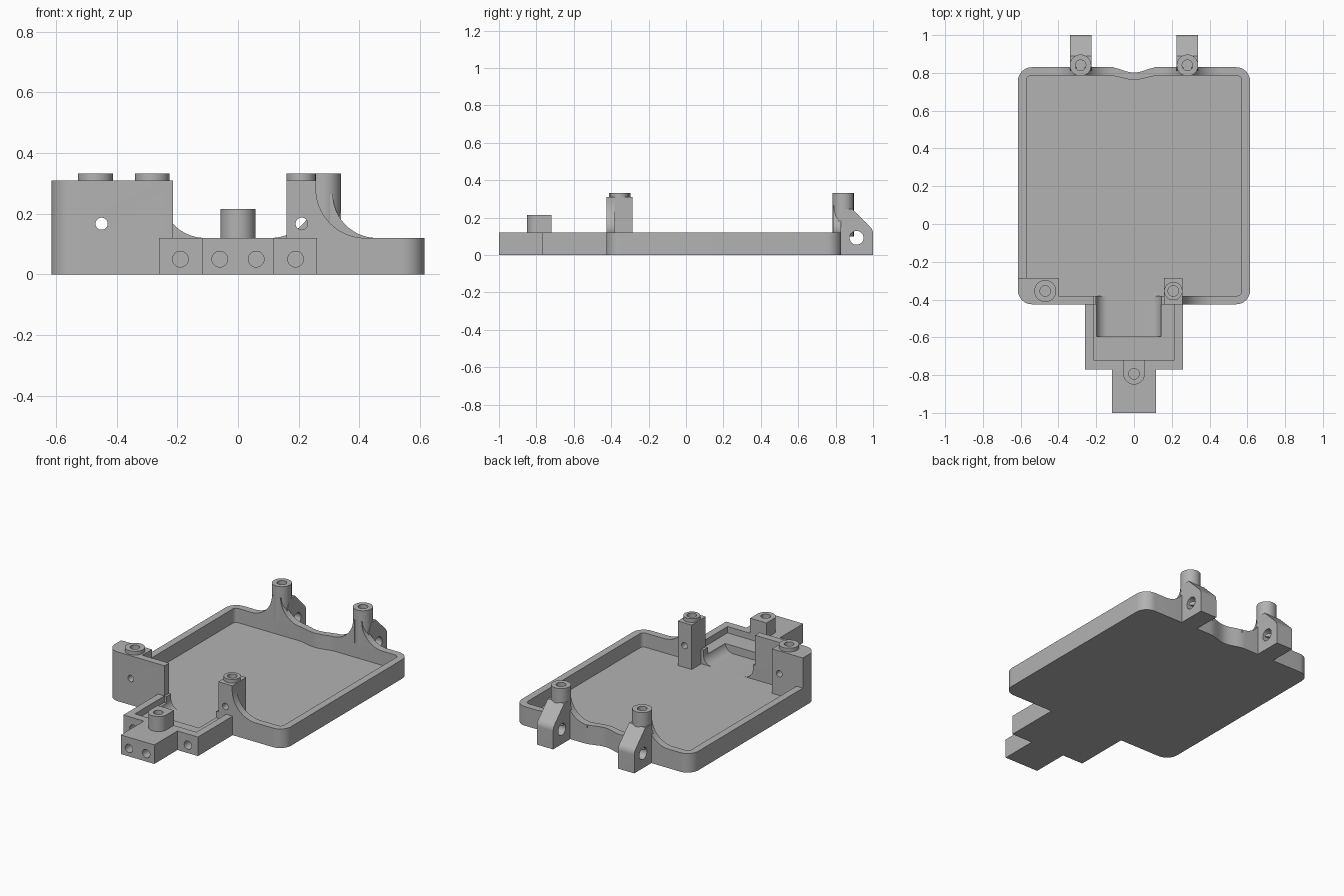
import bpy
import bmesh
from math import sin, cos, pi, radians

cube = bpy.data.objects.get("Cube")
if cube:
    bpy.data.objects.remove(cube, do_unlink=True)

grey = bpy.data.materials.new("plain grey")
grey.use_nodes = True
grey.diffuse_color = (0.45, 0.45, 0.45, 1)
grey.node_tree.nodes["Principled BSDF"].inputs["Base Color"].default_value = (0.45, 0.45, 0.45, 1)

PLACE = {
    "X": lambda a, b, h: (h, a, b),
    "Y": lambda a, b, h: (a, h, b),
    "Z": lambda a, b, h: (a, b, h),
}


def prism(name, points, low, high, axis="Z"):
    """Extrude a flat outline along an axis."""
    bm = bmesh.new()
    rings = [[bm.verts.new(PLACE[axis](a, b, h)) for a, b in points] for h in (low, high)]
    n = len(points)
    for ring in rings:
        bm.faces.new(ring)
    for i in range(n):
        j = (i + 1) % n
        bm.faces.new((rings[0][i], rings[0][j], rings[1][j], rings[1][i]))
    bmesh.ops.recalc_face_normals(bm, faces=bm.faces)
    mesh = bpy.data.meshes.new(name)
    bm.to_mesh(mesh)
    bm.free()
    mesh.materials.append(grey)
    obj = bpy.data.objects.new(name, mesh)
    bpy.context.collection.objects.link(obj)
    return obj


def arc(cx, cy, r, start, end, steps=12):
    return [(cx + r * cos(radians(start + (end - start) * i / steps)),
             cy + r * sin(radians(start + (end - start) * i / steps))) for i in range(steps + 1)]


def circle(cx, cy, r, n=40):
    return arc(cx, cy, r, 0, 360, n)[:-1]


def rect(x0, y0, x1, y1):
    return [(x0, y0), (x1, y0), (x1, y1), (x0, y1)]


def combine(obj, others, operation):
    """Apply a boolean with each helper and remove the helper."""
    bpy.context.view_layer.objects.active = obj
    for other in others:
        mod = obj.modifiers.new("join", "BOOLEAN")
        mod.operation = operation
        mod.solver = "EXACT"
        mod.object = other
        bpy.ops.object.modifier_apply(modifier=mod.name)
        bpy.data.objects.remove(other, do_unlink=True)
    return obj


def cut(obj, *cutters):
    return combine(obj, cutters, "DIFFERENCE")


def join(obj, *parts):
    return combine(obj, parts, "UNION")


def tray_outline(x, y0, y1, r, dip):
    """Rounded rectangle with a shallow wave in its back edge."""
    wave = [(0.13 - 0.26 * i / 20, y1 - dip * (1 + cos(pi * (i / 10 - 1))) / 2) for i in range(21)]
    return (arc(-x + r, y0 + r, r, 180, 270) + arc(x - r, y0 + r, r, 270, 360)
            + arc(x - r, y1 - r, r, 0, 90) + wave + arc(-x + r, y1 - r, r, 90, 180))


def fillet(name, x, z, r, side, y0, y1):
    """Concave web between an upright at x and a rim at height z."""
    curve = arc(x + side * r, z + r, r, 270, 180 if side > 0 else 360, 20)
    return prism(name, [(x - side * 0.01, z - 0.02), (x + side * r, z - 0.02)] + curve
                 + [(x - side * 0.01, z + r)], y0, y1, "Y")


FLOOR, RIM, LEDGE = 0.03, 0.12, 0.08
FRONT, INNER, BACK = -0.425, -0.38, 0.83


def scoop():
    """Channel with rounded lower sides through the front wall."""
    r = 0.06
    return prism("scoop", [(-0.2, 0.5)] + arc(-0.2 + r, FLOOR + r, r, 180, 270)
                 + arc(0.145 - r, FLOOR + r, r, 270, 360) + [(0.145, 0.5)], -0.595, -0.34, "Y")


# Shallow tray
tray = prism("tray", tray_outline(0.615, FRONT, BACK, 0.075, 0.028), 0, RIM)
cut(tray, prism("cutter", tray_outline(0.57, INNER, 0.785, 0.025, 0.022), FLOOR, 1), scoop())

# Front box with its tongue, ledge and screw holes
w, t = 0.26, 0.117
outline = [(-w, -0.4), (-w, -0.77), (-t, -0.77), (-t, -1), (t, -1), (t, -0.77), (w, -0.77), (w, -0.4)]
box = prism("front_box", outline, 0, RIM)
cut(box, prism("cutter", rect(-0.215, -0.72, 0.215, FRONT), LEDGE, 1), scoop())
for x, y in ((-0.19, -0.77), (-0.06, -1), (0.06, -1), (0.19, -0.77)):
    cut(box, prism("cutter", circle(x, 0.05, 0.026), y - 0.1, y + 0.1, "Y"))

# U-shaped peg on the tongue
peg = prism("front_peg", [(0.057, -0.72), (-0.057, -0.72)] + arc(0, -0.793, 0.057, 180, 360, 24), 0.1, 0.215)
cut(peg, prism("cutter", circle(0, -0.793, 0.028), 0.13, 0.5))

# Tall corner block on the right side
r = 0.075
corner_block = prism("corner_block", arc(-0.615 + r, FRONT + r, r, 180, 270)
                     + [(-0.215, FRONT), (-0.215, INNER), (-0.4, INNER), (-0.4, -0.285), (-0.615, -0.285)],
                     0, 0.31)
join(corner_block, prism("cap", circle(-0.47, -0.355, 0.058), 0.29, 0.333))
cut(corner_block, prism("cutter", circle(-0.47, -0.355, 0.028), 0.24, 0.5),
    prism("cutter", circle(-0.45, 0.167, 0.02), -0.6, 0, "Y"))

# Square front post and its web
post = prism("front_post", rect(0.16, FRONT, 0.257, -0.285), 0, 0.31)
join(post, prism("cap", circle(0.208, -0.355, 0.0485), 0.29, 0.333))
cut(post, prism("cutter", circle(0.208, -0.355, 0.028), 0.24, 0.5),
    prism("cutter", circle(0.21, 0.167, 0.02), -0.6, 0, "Y"))
fillet("front_post_web", 0.257, RIM, 0.163, 1, FRONT, INNER)

# Back posts, hinge arms and webs on both sides
arm_profile = ([(0.8, 0), (1, 0)] + arc(0.95, 0.115, 0.05, 0, 45, 8)
               + [(0.89, 0.246), (0.84, 0.246), (0.8, 0.16)])
for side, label in ((-1, "right"), (1, "left")):
    x = side * 0.283
    arm = prism(label + "_hinge_arm", arm_profile, x - 0.057, x + 0.057, "X")
    cut(arm, prism("cutter", circle(0.912, 0.092, 0.037), x - 0.2, x + 0.2, "X"))
    back_post = prism(label + "_back_post", circle(x, 0.84, 0.057), 0.1, 0.333)
    cut(back_post, prism("cutter", circle(x, 0.84, 0.028), 0.25, 0.5))
    for way, end in ((-1, "inner"), (1, "outer")):
        fillet(f"{label}_back_{end}_web", x + side * way * 0.03, RIM, 0.145, side * way, 0.785, BACK)

# Smooth the round walls and keep edges crisp
for obj in bpy.context.scene.objects:
    obj.select_set(obj.type == "MESH")
bpy.context.view_layer.objects.active = tray
bpy.ops.object.shade_smooth_by_angle(angle=radians(30))
